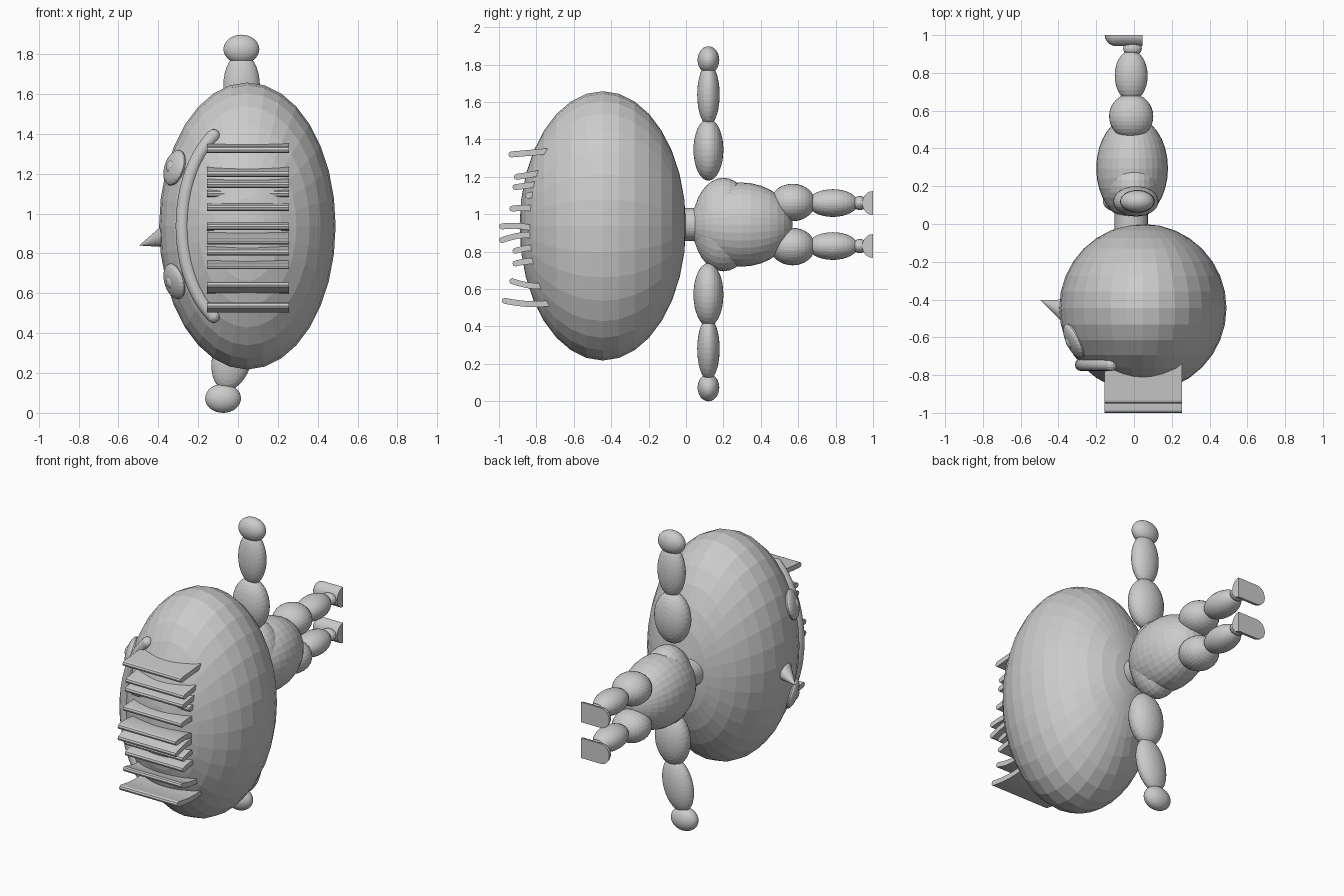
import bpy, bmesh, math
from mathutils import Vector, Matrix

if "Cube" in bpy.data.objects:
    bpy.data.objects.remove(bpy.data.objects["Cube"])


def finish(name, bm):
    bmesh.ops.recalc_face_normals(bm, faces=bm.faces)
    me = bpy.data.meshes.new(name)
    bm.to_mesh(me)
    bm.free()
    ob = bpy.data.objects.new(name, me)
    bpy.context.collection.objects.link(ob)
    return ob


def ball(name, loc, radii, rot=None, seg=32):
    """Ellipsoid with its poles along y."""
    bm = bmesh.new()
    bmesh.ops.create_uvsphere(bm, u_segments=seg, v_segments=seg // 2, radius=1)
    m = (rot or Matrix()) @ Matrix.Diagonal((*radii, 1)) @ Matrix.Rotation(math.pi / 2, 4, 'X')
    bmesh.ops.transform(bm, matrix=Matrix.Translation(loc) @ m, verts=bm.verts)
    return finish(name, bm)


def cone(name, a, b, r1, r2, seg=32):
    a, b = Vector(a), Vector(b)
    bm = bmesh.new()
    bmesh.ops.create_cone(bm, cap_ends=True, segments=seg, radius1=r1, radius2=r2, depth=(b - a).length)
    q = (b - a).to_track_quat('Z', 'Y').to_matrix().to_4x4()
    bmesh.ops.transform(bm, matrix=Matrix.Translation((a + b) / 2) @ q, verts=bm.verts)
    return finish(name, bm)


# Head (crown points to -y, face to -x)
HC, HR = Vector((0.047, -0.445, 0.938)), Vector((0.443, 0.445, 0.72))
ball("head", HC, HR)
cone("neck", (-0.015, -0.06, 0.945), (-0.015, 0.09, 0.945), 0.088, 0.088)

# Nose: skewed cone whose tip lies off to one side
bm = bmesh.new()
tip = bm.verts.new((-0.497, -0.402, 0.84))
ring = [bm.verts.new((-0.33 + 0.03 * math.cos(t), -0.47 + 0.07 * math.cos(t), 0.905 + 0.075 * math.sin(t)))
        for t in [i * math.tau / 24 for i in range(24)]]
bm.faces.new(ring)
for i in range(24):
    bm.faces.new((ring[i], ring[(i + 1) % 24], tip))
finish("nose", bm)

# Eyes with pupils
for s, side in ((1, "left"), (-1, "right")):
    c = Vector((-0.318, -0.62, 0.945 + s * 0.285))
    n = Vector([(c[i] - HC[i]) / HR[i] ** 2 for i in range(3)]).normalized()
    rot = n.to_track_quat('Y', 'Z').to_matrix().to_4x4()
    ball("eye_" + side, c, (0.1, 0.035, 0.092), rot, 24)
    ball("pupil_" + side, c + n * 0.028, (0.03, 0.015, 0.03), rot, 16)

# Single brow hugging the head
cu = bpy.data.curves.new("brow", 'CURVE')
cu.dimensions = '3D'
cu.bevel_depth = 0.034
cu.bevel_resolution = 4
cu.use_fill_caps = True
sp = cu.splines.new('POLY')
N = 24
sp.points.add(N)
ends = []
for i in range(N + 1):
    dz = 0.452 * math.sin((i / N - 0.5) * math.pi * 0.999)
    r = HR.x * math.sqrt(1 - (dz / HR.z) ** 2)
    p = (HC.x - math.sqrt(r * r - 0.3 ** 2), -0.745, HC.z + dz)
    sp.points[i].co = (*p, 1)
    if i in (0, N):
        ends.append(p)
bpy.context.collection.objects.link(bpy.data.objects.new("brow", cu))
for i, p in enumerate(ends):
    ball("brow_end_%d" % i, p, (0.034,) * 3, None, 16)

# Hair: curved slabs; root y, root z, tip y, tip z, sag
hair = [(-0.75, 1.34, -0.95, 1.32, 0.0), (-0.80, 1.225, -0.92, 1.2, 0.0),
        (-0.82, 1.165, -0.928, 1.145, 0.0), (-0.83, 1.11, -0.862, 1.1, 0.0),
        (-0.84, 1.03, -0.945, 1.03, 0.005), (-0.85, 0.92, -1.0, 0.935, 0.01),
        (-0.85, 0.89, -1.0, 0.862, 0.01), (-0.84, 0.822, -0.928, 0.805, 0.005),
        (-0.83, 0.75, -0.928, 0.737, 0.005), (-0.80, 0.617, -0.945, 0.642, -0.01),
        (-0.755, 0.527, -0.985, 0.537, -0.012)]
for k, (y0, z0, y1, z1, sag) in enumerate(hair):
    h = 0.016
    y0 += 0.05
    top, bot = [], []
    for i in range(9):
        t = i / 8
        y, z = y0 + (y1 + h - y0) * t, z0 + (z1 - z0) * t + sag * math.sin(math.pi * t)
        top.append((y, z + h))
        bot.append((y, z - h))
    arc = [(y1 + h - h * math.cos(a), z1 + h * math.sin(a)) for a in (math.pi / 4, 0, -math.pi / 4)]
    bm = bmesh.new()
    f = bm.faces.new([bm.verts.new((-0.155, y, z)) for y, z in top + arc + bot[::-1]])
    g = bmesh.ops.extrude_face_region(bm, geom=[f])
    bmesh.ops.translate(bm, vec=(0.41, 0, 0), verts=[v for v in g["geom"] if isinstance(v, bmesh.types.BMVert)])
    finish("hair_%d" % k, bm)

# Torso
ball("torso", (-0.01, 0.295, 0.945), (0.19, 0.275, 0.225))
ball("shoulders", (-0.005, 0.2, 0.945), (0.155, 0.165, 0.25))

# Arms: the upper one straight, the lower one leaning to -x
ball("left_upper_arm", (0.01, 0.12, 1.345), (0.12, 0.08, 0.165))
ball("left_forearm", (0.018, 0.12, 1.64), (0.092, 0.06, 0.165))
ball("left_hand", (0.017, 0.12, 1.825), (0.09, 0.058, 0.073))
ball("right_upper_arm", (0.01, 0.12, 0.57), (0.115, 0.08, 0.17), Matrix.Rotation(0.08, 4, 'Y'))
ball("right_forearm", (-0.028, 0.12, 0.28), (0.1, 0.06, 0.17), Matrix.Rotation(0.25, 4, 'Y'))
ball("right_hand", (-0.075, 0.12, 0.073), (0.09, 0.058, 0.073))

# Legs and feet, mirrored about the body's middle
for s, side in ((1, "left"), (-1, "right")):
    zc = 0.945 + s * 0.115
    ball(side + "_thigh", (-0.015, 0.57, zc + s * 0.003), (0.117, 0.12, 0.1))
    ball(side + "_calf", (-0.015, 0.785, zc), (0.087, 0.135, 0.074))
    ball(side + "_ankle", (-0.008, 0.93, zc), (0.05, 0.04, 0.038), None, 16)
    # Foot: flat sole at y = 1, rounded toe at -x, flat heel
    bm = bmesh.new()
    for i in range(13):
        a = math.pi * i / 12
        for j in range(7):
            b = math.pi / 2 * j / 6
            p = Vector((-0.095 - 0.06 * math.cos(b) * math.sin(a), 1 - 0.058 * math.sin(b),
                        zc + 0.064 * math.cos(b) * math.cos(a)))
            bm.verts.new(p)
            if i in (0, 12):
                bm.verts.new((0.045, p.y, p.z))
    bmesh.ops.remove_doubles(bm, verts=bm.verts, dist=1e-4)
    bmesh.ops.convex_hull(bm, input=bm.verts)
    bmesh.ops.dissolve_limit(bm, angle_limit=0.01, verts=bm.verts, edges=bm.edges)
    finish(side + "_foot", bm)
